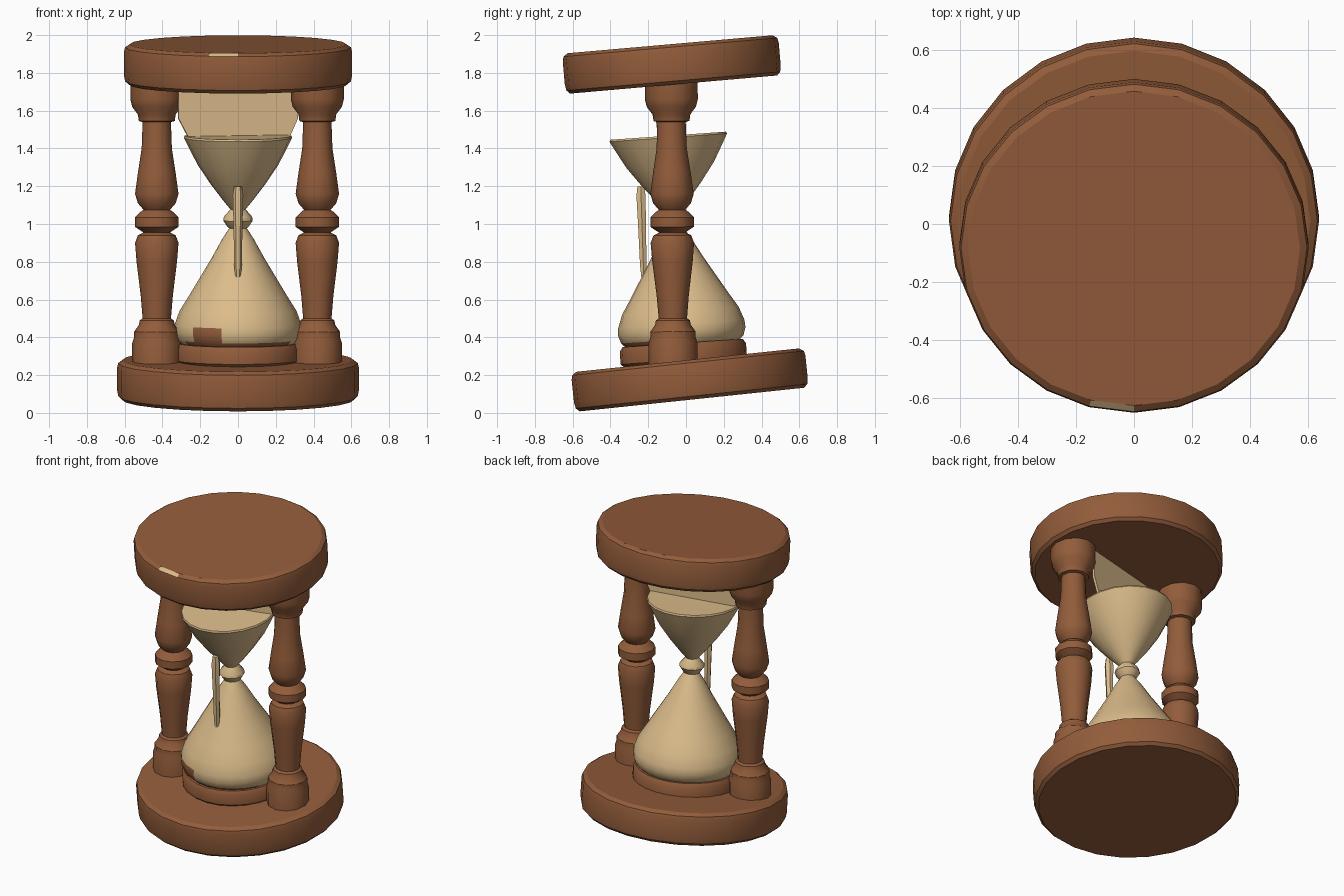
import bpy, bmesh, math
from mathutils import Matrix, Vector

if "Cube" in bpy.data.objects:
    bpy.data.objects.remove(bpy.data.objects["Cube"])


def material(name, rgb):
    m = bpy.data.materials.new(name)
    m.diffuse_color = (*rgb, 1)
    m.use_nodes = True
    m.node_tree.nodes["Principled BSDF"].inputs["Base Color"].default_value = m.diffuse_color
    return m


wood = material("brown_wood", (0.29, 0.108, 0.043))
sand = material("pale_sand", (0.72, 0.51, 0.26))


def finish(bm, name, mats, matrix, angle=32, rule=None):
    bmesh.ops.remove_doubles(bm, verts=bm.verts, dist=0.0005)
    bmesh.ops.recalc_face_normals(bm, faces=bm.faces)
    bm.transform(matrix)
    me = bpy.data.meshes.new(name)
    for m in mats:
        me.materials.append(m)
    if rule:
        for f in bm.faces:
            f.material_index = 1 if rule(f.calc_center_median()) else 0
    bm.to_mesh(me)
    bm.free()
    ob = bpy.data.objects.new(name, me)
    bpy.context.collection.objects.link(ob)
    bpy.ops.object.select_all(action='DESELECT')
    ob.select_set(True)
    bpy.context.view_layer.objects.active = ob
    bpy.ops.object.shade_smooth_by_angle(angle=math.radians(angle))
    return ob


def lathe(name, profile, segs, mats, matrix, angle=32, rule=None):
    """Spin (radius, height) points round z, closing both ends."""
    bm = bmesh.new()
    rings = []
    for r, z in profile:
        rings.append([bm.verts.new((r * math.cos(2 * math.pi * i / segs),
                                    r * math.sin(2 * math.pi * i / segs), z))
                      for i in range(segs)])
    for a, b in zip(rings, rings[1:]):
        for i in range(segs):
            j = (i + 1) % segs
            bm.faces.new((a[i], a[j], b[j], b[i]))
    bm.faces.new(rings[0][::-1])
    bm.faces.new(rings[-1])
    return finish(bm, name, mats, matrix, angle, rule)


def place(x, y, z, tilt=0, sx=1, sy=1):
    return (Matrix.Translation((x, y, z)) @ Matrix.Rotation(math.radians(tilt), 4, 'X')
            @ Matrix.Diagonal((sx, sy, 1, 1)))


def disc_profile(r, h):
    return [(r - 0.025, -h), (r - 0.006, -h + 0.018), (r, -h + 0.05), (r, h - 0.04),
            (r - 0.006, h - 0.016), (r - 0.03, h)]


# Tilted base and top discs
lathe("base_disc", disc_profile(0.64, 0.105), 24, [wood, sand],
      place(0, 0.02, 0.175, 6, 1, 0.972))
lathe("top_disc", disc_profile(0.604, 0.107), 24, [wood, sand],
      place(0, -0.075, 1.845, 5, 1, 0.95),
      rule=lambda c: c.z > 1.885 and c.y < -0.55 and -0.2 < c.x < 0.02)

# Small ring plinth under the bulb
lathe("bulb_plinth", [(0.32, -0.06), (0.335, -0.045), (0.335, 0.02), (0.32, 0.045)], 24,
      [wood], place(0, -0.015, 0.325, 4))

# Two turned columns
column = [(0.13, 0.24), (0.13, 0.37), (0.12, 0.40), (0.12, 0.43), (0.095, 0.465),
          (0.09, 0.49), (0.075, 0.50), (0.085, 0.62), (0.107, 0.80), (0.115, 0.90),
          (0.10, 0.94), (0.07, 0.955), (0.085, 0.965), (0.115, 0.985), (0.115, 1.035),
          (0.085, 1.065), (0.07, 1.075), (0.10, 1.11), (0.115, 1.16), (0.10, 1.27),
          (0.08, 1.40), (0.075, 1.54), (0.095, 1.545), (0.10, 1.58), (0.13, 1.62),
          (0.14, 1.66), (0.14, 1.75)]
for side, x in (("left", -0.43), ("right", 0.42)):
    lathe(side + "_column", column, 12, [wood], place(x, -0.066, 0, 0.4))

# Sand bulbs and neck bead, leaning slightly to the front
tilt = place(0, -0.018, 0.37, 4)
lathe("lower_bulb", [(0.30, -0.005), (0.325, 0.02), (0.338, 0.06), (0.335, 0.10),
                     (0.31, 0.17), (0.26, 0.25), (0.20, 0.35), (0.14, 0.45),
                     (0.085, 0.55), (0.04, 0.62)], 24, [sand, wood], tilt,
      rule=lambda c: c.y < -0.2 and (-0.24 < c.x < -0.08 and c.z < 0.44 or c.z < 0.365))
lathe("neck_bead", [(0.035, 0.60), (0.055, 0.615), (0.078, 0.65), (0.075, 0.67),
                    (0.04, 0.71), (0.03, 0.73)], 10, [sand], tilt)
lathe("upper_bulb", [(0.035, 0.70), (0.08, 0.75), (0.155, 0.84), (0.232, 0.945),
                     (0.285, 1.04), (0.312, 1.09), (0.308, 1.10)], 20, [sand],
      tilt @ Matrix.Diagonal((0.92, 1, 1, 1)))

# Upright sand sheet joining the upper bulb to the top disc
bm = bmesh.new()
outline = [(-0.26, 1.44), (0.27, 1.44), (0.325, 1.56), (0.325, 1.75), (-0.325, 1.75), (-0.325, 1.56)]
face = bm.faces.new([bm.verts.new((x, -0.008, z)) for x, z in outline])
ext = bmesh.ops.extrude_face_region(bm, geom=[face])
for v in ext["geom"]:
    if isinstance(v, bmesh.types.BMVert):
        v.co += Vector((0, 0.016, 0))
finish(bm, "sand_sheet", [sand],
       Matrix.Translation((0, -0.08, 0)) @ Matrix.Rotation(math.radians(13), 4, 'Z'))

# Thin falling rod in front of the neck
lathe("sand_rod", [(0.012, 0.69), (0.02, 0.78), (0.024, 1.0), (0.028, 1.15), (0.02, 1.20)], 6,
      [sand], place(0, -0.2, 0, 1.9))
